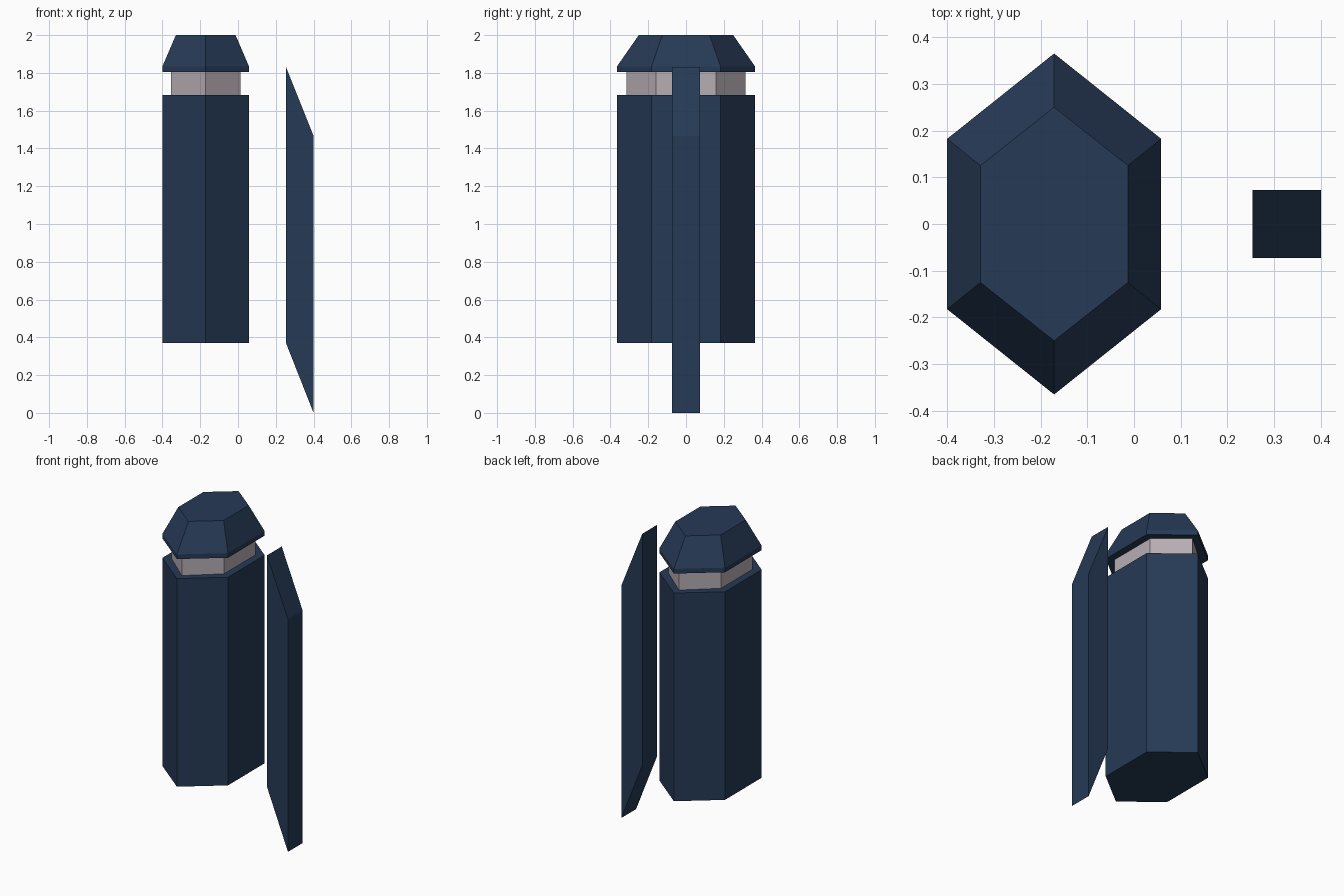
import bpy
import bmesh

cube = bpy.data.objects.get("Cube")
if cube:
    bpy.data.objects.remove(cube, do_unlink=True)


def make_material(name, rgb):
    mat = bpy.data.materials.new(name)
    mat.use_nodes = True
    color = (*rgb, 1.0)
    mat.diffuse_color = color
    shader = mat.node_tree.nodes["Principled BSDF"]
    shader.inputs["Base Color"].default_value = color
    shader.inputs["Roughness"].default_value = 0.8
    return mat


navy = make_material("navy blue", (0.019, 0.042, 0.092))
grey = make_material("warm grey", (0.47, 0.42, 0.455))


def loft(name, rings, mat):
    """Closed solid skinned through rings with equal point counts."""
    bm = bmesh.new()
    loops = [[bm.verts.new(p) for p in ring] for ring in rings]
    for low, high in zip(loops, loops[1:]):
        for i in range(len(low)):
            j = (i + 1) % len(low)
            bm.faces.new((low[i], low[j], high[j], high[i]))
    bm.faces.new(loops[0][::-1])
    bm.faces.new(loops[-1])
    bmesh.ops.recalc_face_normals(bm, faces=bm.faces)
    mesh = bpy.data.meshes.new(name)
    bm.to_mesh(mesh)
    bm.free()
    mesh.materials.append(mat)
    obj = bpy.data.objects.new(name, mesh)
    bpy.context.collection.objects.link(obj)
    return obj


CENTER_X = -0.171


def hexagon(half_x, half_y, z):
    """Stretched hexagon with its points at the front and back."""
    corners = [(1, -0.5), (1, 0.5), (0, 1), (-1, 0.5), (-1, -0.5), (0, -1)]
    return [(CENTER_X + x * half_x, y * half_y, z) for x, y in corners]


# Main body
loft("body", [hexagon(0.229, 0.365, z) for z in (0.37, 1.683)], navy)

# Recessed neck between body and cap
loft("neck", [hexagon(0.184, 0.315, z) for z in (1.683, 1.806)], grey)

# Cap with a thin vertical rim and tapered sides
loft("cap", [hexagon(0.229, 0.365, 1.806),
             hexagon(0.229, 0.365, 1.835),
             hexagon(0.158, 0.25, 2.0)], navy)

# Separate side handle with slanted ends
handle_profile = [(0.254, 0.37), (0.4, 0.0), (0.4, 1.467), (0.254, 1.832)]
loft("side_handle",
     [[(x, y, z) for x, z in handle_profile] for y in (-0.073, 0.073)], navy)
